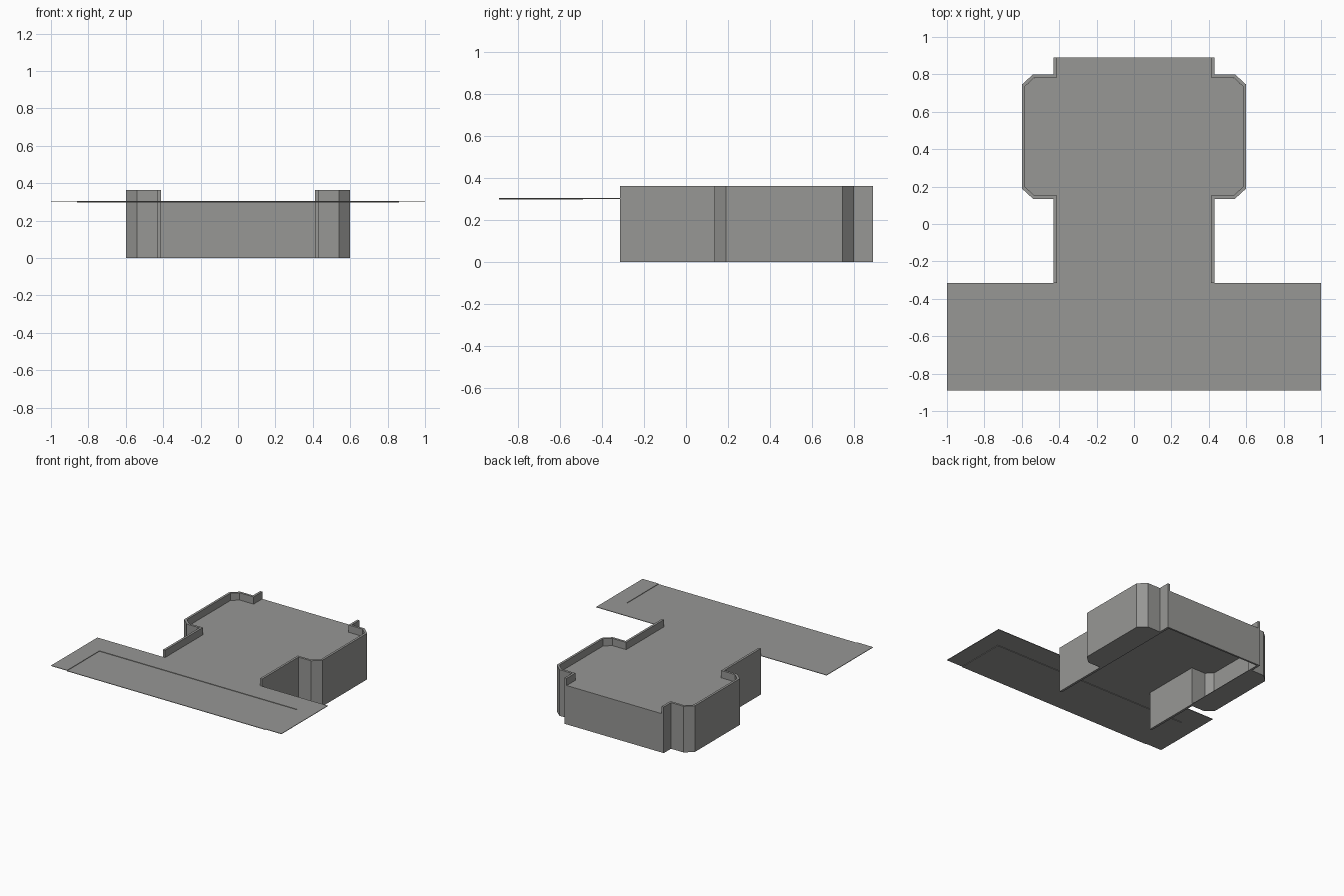
import bpy
import bmesh

cube = bpy.data.objects.get("Cube")
if cube:
    bpy.data.objects.remove(cube, do_unlink=True)

DECK = 0.305      # top of the deck
WALL = 0.362      # top of the parapet
THICK = 0.018     # parapet thickness
SHEET = 0.004     # thickness of the flat panels

grey = bpy.data.materials.new("concrete_grey")
grey.use_nodes = True
colour = (0.31, 0.31, 0.3, 1)
grey.diffuse_color = colour
grey.node_tree.nodes["Principled BSDF"].inputs["Base Color"].default_value = colour


def finish(name, bm):
    mesh = bpy.data.meshes.new(name)
    bm.to_mesh(mesh)
    bm.free()
    mesh.materials.append(grey)
    obj = bpy.data.objects.new(name, mesh)
    bpy.context.collection.objects.link(obj)
    return obj


def slab(name, outline, bottom, top):
    """Extrude a plan outline between two heights."""
    bm = bmesh.new()
    face = bm.faces.new([bm.verts.new((x, y, bottom)) for x, y in outline])
    result = bmesh.ops.extrude_face_region(bm, geom=[face], use_keep_orig=True)
    for v in result["geom"]:
        if isinstance(v, bmesh.types.BMVert):
            v.co.z = top
    bmesh.ops.recalc_face_normals(bm, faces=bm.faces)
    return finish(name, bm)


def rectangle(x, y0, y1):
    return [(-x, y0), (x, y0), (x, y1), (-x, y1)]


def mirror(obj):
    obj.modifiers.new("mirror", 'MIRROR').use_mirror_merge = False


# Plan of one side wall, from the entrance to the back, and its inner line
outer = [(0.43, -0.315), (0.43, 0.135), (0.54, 0.135), (0.6, 0.19),
         (0.6, 0.745), (0.54, 0.8), (0.43, 0.8), (0.43, 0.89)]
inner = [(0.412, -0.315), (0.412, 0.153), (0.533, 0.153), (0.582, 0.198),
         (0.582, 0.737), (0.533, 0.782), (0.412, 0.782), (0.412, 0.876)]

# Side walls rising past the deck as parapets
bm = bmesh.new()
for (ax, ay), (bx, by) in zip(outer, outer[1:]):
    bm.faces.new([bm.verts.new(p) for p in
                  ((ax, ay, 0), (bx, by, 0), (bx, by, WALL), (ax, ay, WALL))])
bmesh.ops.remove_doubles(bm, verts=bm.verts, dist=0.0001)
walls = finish("side_walls", bm)
solid = walls.modifiers.new("thickness", 'SOLIDIFY')
solid.thickness = THICK
solid.offset = -1
solid.use_even_offset = True
mirror(walls)

# Deck between the walls, open underneath
slab("deck", inner + [(-x, y) for x, y in reversed(inner)], DECK - SHEET, DECK)

# Floors closing the bottom of the two side bays
mirror(slab("bay_floors", inner[1:7], 0, SHEET))

# Back wall up to deck level
slab("back_wall", rectangle(0.412, 0.876, 0.89), 0, DECK)

# Wide front apron: a raised border around a slightly sunken panel
border = [(-1, -0.89), (-0.86, -0.89), (-0.86, -0.49), (0.86, -0.49),
          (0.86, -0.89), (1, -0.89), (1, -0.315), (-1, -0.315)]
slab("apron_border", border, DECK - SHEET, DECK)
slab("apron_panel", rectangle(0.86, -0.89, -0.49), DECK - 2 * SHEET, DECK - SHEET)
